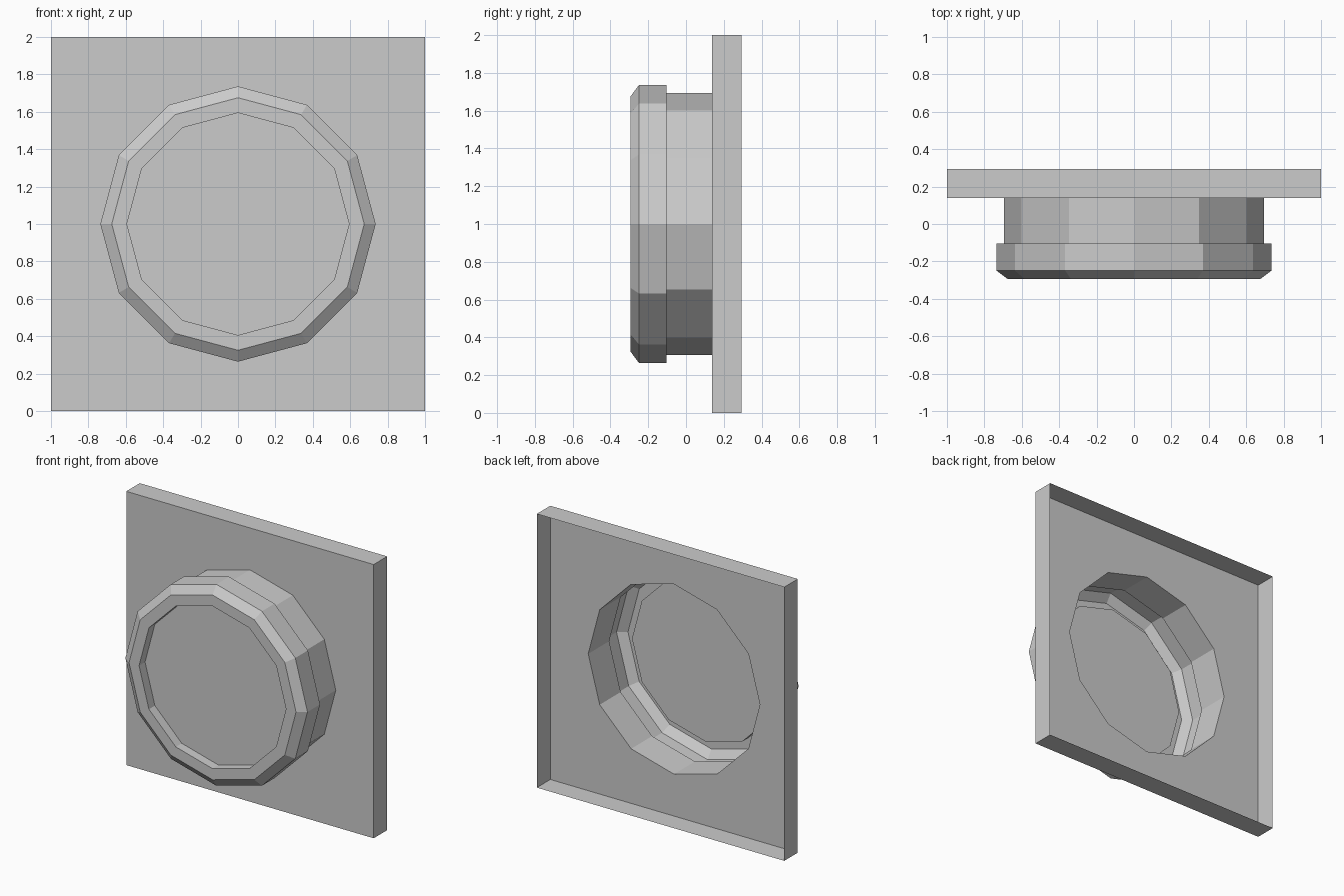
import bpy, bmesh, math

if "Cube" in bpy.data.objects:
    bpy.data.objects.remove(bpy.data.objects["Cube"])

SIDES = 12
CENTRE_Z = 1.0
FRONT_Y, BACK_Y = 0.138, 0.294      # plate depth range
NECK_R = 0.694


def ring(bm, radius, y):
    """Upright 12-sided loop of vertices facing the front."""
    step = 2 * math.pi / SIDES
    return [bm.verts.new((radius * math.cos(i * step), y,
                          CENTRE_Z + radius * math.sin(i * step)))
            for i in range(SIDES)]


def strip(bm, a, b):
    """Quads joining two loops of equal length."""
    n = len(a)
    for i in range(n):
        j = (i + 1) % n
        bm.faces.new((a[i], a[j], b[j], b[i]))


def finish(bm, name):
    mesh = bpy.data.meshes.new(name)
    bm.to_mesh(mesh)
    bm.free()
    obj = bpy.data.objects.new(name, mesh)
    bpy.context.collection.objects.link(obj)
    return obj


# Square plate: open-backed shell with a 12-sided hole in its front
bm = bmesh.new()
corners = [(1, 1), (-1, 1), (-1, -1), (1, -1)]
front = [bm.verts.new((x, FRONT_Y, CENTRE_Z + z)) for x, z in corners]
back = [bm.verts.new((x, BACK_Y, CENTRE_Z + z)) for x, z in corners]
hole = ring(bm, NECK_R, FRONT_Y)
strip(bm, back, front)
for k in range(4):
    # fan around each corner, plus one triangle along each plate edge
    for i in range(3 * k, 3 * k + 3):
        bm.faces.new((hole[(i + 1) % SIDES], hole[i], front[k]))
    bm.faces.new((hole[3 * k], front[k - 1], front[k]))
bmesh.ops.recalc_face_normals(bm, faces=bm.faces)
bm.faces.ensure_lookup_table()
if next(f for f in bm.faces if abs(f.normal.y) > 0.9).normal.y > 0:
    bmesh.ops.reverse_faces(bm, faces=bm.faces)
finish(bm, "mounting_plate")

# Raised round housing: neck, wider bezel, chamfer, rim and recessed disc
profile = [(NECK_R, FRONT_Y), (NECK_R, -0.104), (0.736, -0.104),
           (0.736, -0.249), (0.675, -0.294), (0.594, -0.294), (0.594, -0.225)]
bm = bmesh.new()
loops = [ring(bm, r, y) for r, y in profile]
for a, b in zip(loops, loops[1:]):
    strip(bm, a, b)
disc = bm.faces.new(loops[-1])
bmesh.ops.recalc_face_normals(bm, faces=bm.faces)
if disc.normal.y > 0:
    bmesh.ops.reverse_faces(bm, faces=bm.faces)
finish(bm, "round_bezel")
